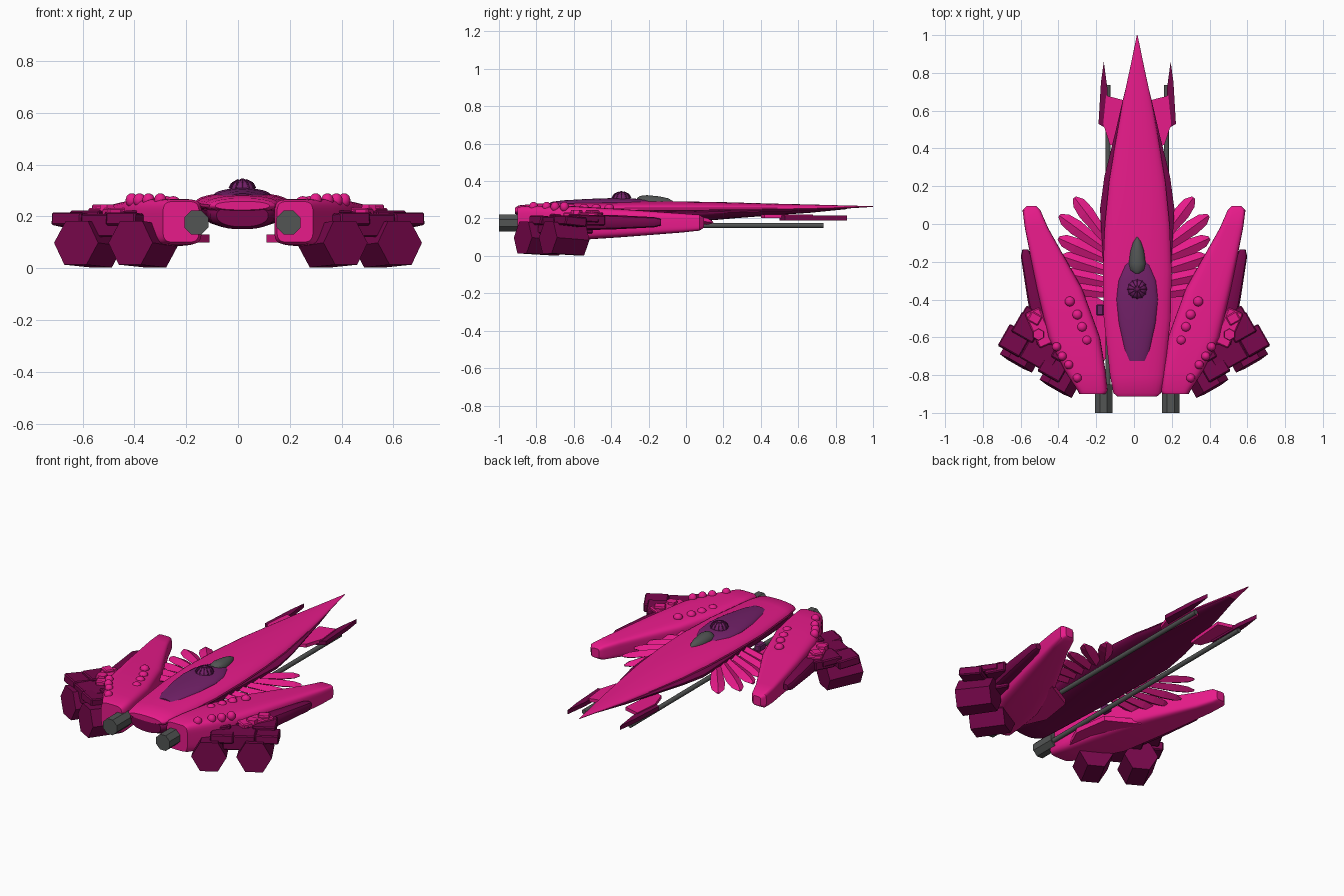
import bpy, bmesh, math
from mathutils import Vector, Matrix

if "Cube" in bpy.data.objects:
    bpy.data.objects.remove(bpy.data.objects["Cube"])

AX = 0.017  # centre line of the hull


def material(name, rgb):
    m = bpy.data.materials.new(name)
    m.diffuse_color = (*rgb, 1)
    m.use_nodes = True
    m.node_tree.nodes["Principled BSDF"].inputs["Base Color"].default_value = m.diffuse_color
    return m


PINK = material("hot pink", (0.82, 0.011, 0.26))
DARK = material("dark magenta", (0.18, 0.002, 0.068))
PURPLE = material("purple", (0.17, 0.015, 0.14))
PLUM = material("deep plum", (0.12, 0.008, 0.09))
GREY = material("gunmetal", (0.085, 0.09, 0.088))


def finish(name, bm, mat, smooth=35):
    bmesh.ops.recalc_face_normals(bm, faces=bm.faces)
    me = bpy.data.meshes.new(name)
    bm.to_mesh(me)
    bm.free()
    ob = bpy.data.objects.new(name, me)
    bpy.context.collection.objects.link(ob)
    me.materials.append(mat)
    if smooth:
        bpy.ops.object.select_all(action='DESELECT')
        ob.select_set(True)
        bpy.context.view_layer.objects.active = ob
        bpy.ops.object.shade_smooth_by_angle(angle=math.radians(smooth))
    return ob


def loft(name, sections, mat, power=2.0, sides=28, smooth=35):
    """Skin rounded sections (x_min, x_max, y, z_rim, z_top, z_bottom)."""
    bm = bmesh.new()
    rings = []
    for x0, x1, y, zr, zt, zb in sections:
        ring = []
        for i in range(sides):
            a = 2 * math.pi * (i + 0.5) / sides
            c, s = math.cos(a), math.sin(a)
            c = math.copysign(abs(c) ** (2 / power), c)
            s = math.copysign(abs(s) ** (2 / power), s)
            z = zr + s * (zt - zr if s > 0 else zr - zb)
            ring.append(bm.verts.new(((x0 + x1) / 2 + c * (x1 - x0) / 2, y, z)))
        rings.append(ring)
    for a, b in zip(rings, rings[1:]):
        for i in range(sides):
            j = (i + 1) % sides
            bm.faces.new((a[i], a[j], b[j], b[i]))
    bm.faces.new(rings[0])
    bm.faces.new(rings[-1])
    return finish(name, bm, mat, smooth)


def prism(name, a, b, r0, r1, sides, mat, turn=0.0, smooth=0):
    """Straight tapered prism from a to b."""
    a, b = Vector(a), Vector(b)
    d = b - a
    bm = bmesh.new()
    m = Matrix.Translation((a + b) / 2) @ d.to_track_quat('Z', 'Y').to_matrix().to_4x4()
    bmesh.ops.create_cone(bm, cap_ends=True, segments=sides, radius1=r0, radius2=r1,
                          depth=d.length, matrix=m @ Matrix.Rotation(turn, 4, 'Z'))
    return finish(name, bm, mat, smooth)


def box(name, loc, size, yaw, mat, pitch=0.0, bevel=0.006):
    bm = bmesh.new()
    m = (Matrix.Translation(loc) @ Matrix.Rotation(yaw, 4, 'Z')
         @ Matrix.Rotation(pitch, 4, 'X') @ Matrix.Diagonal((*size, 1)))
    bmesh.ops.create_cube(bm, size=1, matrix=m)
    bmesh.ops.bevel(bm, geom=list(bm.edges), offset=bevel, segments=1, affect='EDGES')
    return finish(name, bm, mat, 0)


def plate(name, pts, z0, z1, mat):
    """Flat outline extruded between two heights."""
    bm = bmesh.new()
    f = bm.faces.new([bm.verts.new((x, y, z0)) for x, y in pts])
    top = bmesh.ops.extrude_face_region(bm, geom=[f])["geom"]
    bmesh.ops.translate(bm, vec=(0, 0, z1 - z0),
                        verts=[v for v in top if isinstance(v, bmesh.types.BMVert)])
    return finish(name, bm, mat, 0)


def ball(name, loc, scale, mat):
    bm = bmesh.new()
    bmesh.ops.create_uvsphere(bm, u_segments=16, v_segments=10, radius=1,
                              matrix=Matrix.Translation(loc) @ Matrix.Diagonal((*scale, 1)))
    return finish(name, bm, mat)


def centred(rows):
    return [(AX - w, AX + w, y, zr, zt, zb) for w, y, zr, zt, zb in rows]


# Upper hull shell: half width, y, rim, top, bottom
loft("upper_hull", centred([
    (0.105, -0.913, 0.24, 0.258, 0.225), (0.127, -0.895, 0.24, 0.27, 0.215),
    (0.145, -0.80, 0.24, 0.28, 0.21), (0.178, -0.50, 0.245, 0.288, 0.215),
    (0.183, -0.25, 0.25, 0.292, 0.22), (0.172, 0.0, 0.25, 0.291, 0.225),
    (0.15, 0.22, 0.25, 0.287, 0.23), (0.112, 0.45, 0.252, 0.28, 0.238),
    (0.074, 0.66, 0.255, 0.275, 0.245), (0.035, 0.84, 0.26, 0.27, 0.252),
    (0.002, 1.0, 0.264, 0.266, 0.262)]), PINK, 2.3)

# Lower hull
loft("lower_hull", centred([
    (0.10, -0.908, 0.205, 0.24, 0.16), (0.125, -0.88, 0.205, 0.24, 0.15),
    (0.14, -0.78, 0.22, 0.245, 0.15), (0.165, -0.45, 0.225, 0.25, 0.155),
    (0.185, -0.15, 0.23, 0.25, 0.17), (0.198, 0.08, 0.232, 0.25, 0.185),
    (0.175, 0.25, 0.238, 0.252, 0.20), (0.118, 0.48, 0.242, 0.254, 0.218),
    (0.076, 0.66, 0.247, 0.257, 0.23), (0.025, 0.86, 0.256, 0.26, 0.25)]), DARK, 2.3)

# Canopy with ribbed dome and nose fairing
loft("canopy", centred([
    (0.05, -0.725, 0.27, 0.288, 0.26), (0.07, -0.66, 0.275, 0.297, 0.26),
    (0.098, -0.52, 0.28, 0.305, 0.26), (0.11, -0.40, 0.282, 0.309, 0.26),
    (0.10, -0.30, 0.282, 0.308, 0.26), (0.07, -0.22, 0.282, 0.302, 0.26),
    (0.02, -0.165, 0.28, 0.294, 0.26)]), PURPLE, 2.0)
dome = Vector((AX, -0.345, 0.305))
ball("dome", dome, (0.05, 0.05, 0.037), PURPLE)
for i in range(12):
    d = Vector((math.cos(i * math.pi / 6), math.sin(i * math.pi / 6), 0))
    arc = [dome + d * (0.05 * math.cos(t)) + Vector((0, 0, 0.037 * math.sin(t)))
           for t in (0.1, 0.65, 1.25)]
    for a, b in zip(arc, arc[1:]):
        prism("dome_rib", a, b, 0.004, 0.004, 6, PLUM)
ball("dome_cap", dome + Vector((0, 0, 0.035)), (0.012, 0.012, 0.006), PLUM)
loft("nose_fairing", centred([
    (0.015, -0.262, 0.29, 0.31, 0.27), (0.038, -0.245, 0.29, 0.321, 0.27),
    (0.045, -0.21, 0.29, 0.325, 0.27), (0.036, -0.14, 0.285, 0.318, 0.27),
    (0.022, -0.095, 0.283, 0.308, 0.27), (0.004, -0.068, 0.282, 0.292, 0.275)]), GREY)

BUMPS = [(0.34, -0.41), (0.30, -0.48), (0.275, -0.545), (0.25, -0.615)]
STUDS = [(0.41, -0.65), (0.38, -0.70), (0.345, -0.745), (0.30, -0.815)]
# Feather tip x, tip y, root y
FEATHERS = [(0.315, 0.14, -0.09), (0.395, 0.045, -0.14), (0.40, -0.075, -0.19),
            (0.385, -0.17, -0.25), (0.37, -0.26, -0.31), (0.35, -0.335, -0.365)]
# Wing x_outer, x_inner, y, top, bottom
WING = [(0.568, 0.518, 0.095, 0.205, 0.15), (0.59, 0.495, 0.072, 0.22, 0.135),
        (0.578, 0.455, -0.02, 0.227, 0.125), (0.515, 0.275, -0.34, 0.25, 0.10),
        (0.455, 0.18, -0.60, 0.266, 0.083), (0.365, 0.15, -0.78, 0.268, 0.087),
        (0.30, 0.14, -0.88, 0.265, 0.092), (0.29, 0.15, -0.90, 0.258, 0.10)]

for s, side in ((-1, "left"), (1, "right")):
    def nm(part):
        return side + "_" + part

    # Wing with a thin inner flange
    loft(nm("wing"), [(s * a, s * b, y, (t + u) / 2, t, u) for a, b, y, t, u in WING],
         PINK, 5, 36)
    plate(nm("wing_flange"), [(s * x, y) for x, y in
                              ((0.32, -0.32), (0.14, -0.42), (0.11, -0.62), (0.2, -0.82))],
          0.10, 0.13, PINK)
    for x, y in BUMPS:
        ball(nm("wing_bump"), (s * x, y, 0.256), (0.026, 0.026, 0.022), PINK)
    for x, y in STUDS:
        ball(nm("wing_stud"), (s * x, y, 0.262), (0.024, 0.024, 0.027), PINK)

    # Fan of feathers between hull and wing
    for tx, ty, ry in FEATHERS:
        root, tip = Vector((s * 0.14, ry, 0.215)), Vector((s * tx, ty, 0.18))
        d = tip - root
        n = Vector((-d.y, d.x, 0)).normalized()
        bm = bmesh.new()
        rows = []
        for f, w, h in ((0, 0.024, 0.014), (0.65, 0.042, 0.022), (0.88, 0.034, 0.018), (1, 0.01, 0.007)):
            c = root + d * f
            rows.append([bm.verts.new(c + o) for o in (n * w, Vector((0, 0, h)), -n * w, Vector((0, 0, -h)))])
        for a, b in zip(rows, rows[1:]):
            for i in range(4):
                bm.faces.new((a[i], a[(i + 1) % 4], b[(i + 1) % 4], b[i]))
        bm.faces.new(rows[0])
        bm.faces.new(rows[-1])
        finish(nm("feather"), bm, PINK, 0)

    # Long gun barrel with muzzle, and rear engine nozzle
    gx = AX + s * 0.155
    prism(nm("barrel"), (gx, -0.9, 0.163), (gx, 0.735, 0.163), 0.014, 0.014, 12, GREY, 0, 35)
    nx = AX + s * 0.178
    prism(nm("nozzle"), (nx, -1.0, 0.176), (nx, -0.85, 0.176), 0.05, 0.05, 8, GREY, math.pi / 8)

    # Front fin and its web
    def pts(*xy):
        return [(AX + s * x, y) for x, y in xy]
    plate(nm("front_fin"), pts((0.177, 0.86), (0.192, 0.75), (0.205, 0.53), (0.155, 0.50),
                               (0.158, 0.72)), 0.19, 0.215, DARK)
    plate(nm("fin_web"), pts((0.165, 0.68), (0.07, 0.655), (0.09, 0.40), (0.145, 0.42),
                             (0.18, 0.53)), 0.202, 0.222, PINK)

    # Dark outer pod along the wing edge
    loft(nm("edge_pod"), [(s * (x - w), s * (x + w), y, 0.18, 0.18 + h, 0.18 - h) for x, w, y, h in
                          ((0.575, 0.016, -0.135, 0.018), (0.57, 0.03, -0.17, 0.028),
                           (0.52, 0.045, -0.40, 0.04), (0.47, 0.05, -0.64, 0.045))], DARK, 3, 12)

    # Angled hexagonal thrusters with armour blocks
    yaw = s * math.radians(29.5)
    for x, y in ((0.625, -0.738), (0.415, -0.872)):
        prism(nm("thruster"), (s * x, y, 0.098), (s * (x - 0.1), y + 0.175, 0.084),
              0.098, 0.094, 6, DARK, math.pi / 6)
        box(nm("thruster_cover"), (s * (x + 0.008), y + 0.12, 0.185), (0.13, 0.13, 0.05), yaw, DARK, -0.1)
        box(nm("thruster_step"), (s * (x - 0.06), y + 0.19, 0.2), (0.13, 0.12, 0.04), yaw, DARK, -0.05)
    box(nm("thruster_mount"), (s * 0.47, -0.645, 0.165), (0.18, 0.24, 0.09), yaw, DARK)
    box(nm("shoulder_block"), (s * 0.55, -0.51, 0.19), (0.11, 0.12, 0.055), yaw, DARK)
    # Pink shoulder panel with a square and a hexagonal fitting
    box(nm("shoulder_panel"), (s * 0.50, -0.55, 0.218), (0.085, 0.20, 0.03), -yaw * 0.8, PINK)
    box(nm("shoulder_square"), (s * 0.525, -0.50, 0.235), (0.065, 0.055, 0.022), yaw, PINK)
    prism(nm("shoulder_hexagon"), (s * 0.505, -0.585, 0.22), (s * 0.505, -0.585, 0.245),
          0.034, 0.03, 6, PINK)

# Small purple fitting beside the hull
box("side_fitting", (-0.18, -0.455, 0.2), (0.04, 0.06, 0.04), 0, PURPLE)
